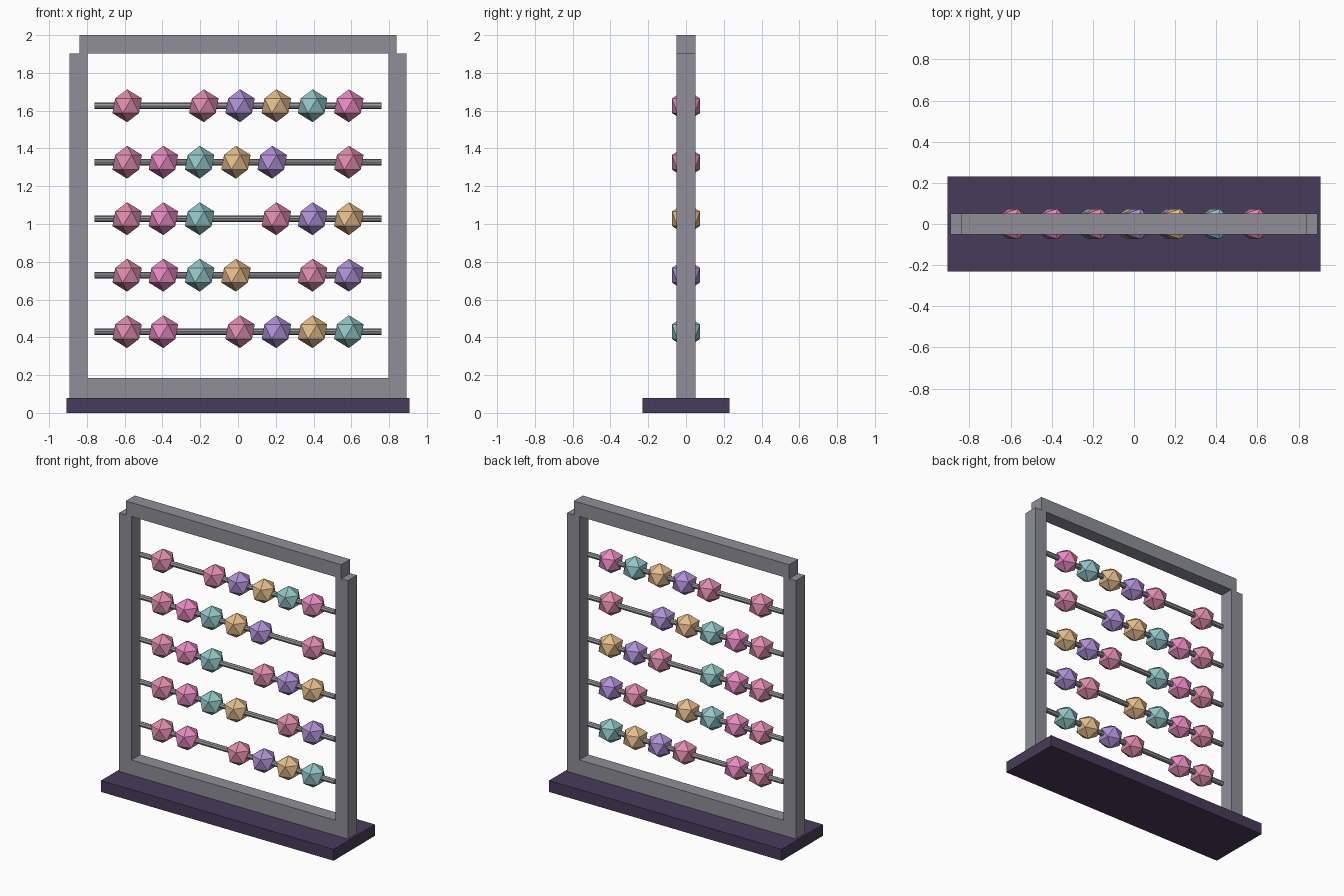
import bpy
import math

if "Cube" in bpy.data.objects:
    bpy.data.objects.remove(bpy.data.objects["Cube"])


def material(name, rgb):
    # 8-bit display colour converted to linear
    m = bpy.data.materials.new(name)
    m.diffuse_color = [(c / 255) ** 2.2 for c in rgb] + [1.0]
    m.use_nodes = True
    m.node_tree.nodes["Principled BSDF"].inputs["Base Color"].default_value = m.diffuse_color
    return m


FRAME = material("frame_grey", (142, 141, 152))
DARK = material("base_purple", (72, 62, 90))
ROD = material("rod_grey", (150, 150, 155))
ROSE = material("rose", (222, 140, 170))
PINK = material("pink", (232, 138, 192))
TEAL = material("teal", (145, 196, 196))
TAN = material("tan", (228, 188, 138))
PURPLE = material("purple", (174, 144, 212))


def finish(name, mat):
    ob = bpy.context.object
    ob.name = name
    ob.data.materials.append(mat)
    return ob


def box(name, x, y, z, mat):
    # axis-aligned box from (min, max) ranges
    bpy.ops.mesh.primitive_cube_add(size=1, location=[sum(r) / 2 for r in (x, y, z)])
    ob = finish(name, mat)
    ob.scale = [r[1] - r[0] for r in (x, y, z)]
    bpy.ops.object.transform_apply(location=False, rotation=False, scale=True)


def bead(row, count, x, z, mat):
    bpy.ops.mesh.primitive_ico_sphere_add(subdivisions=1, radius=0.087, location=(x, 0, z))
    finish(f"bead_{row}_{count}", mat)


# Base and frame
DEPTH = (-0.05, 0.05)
box("base", (-0.907, 0.907), (-0.23, 0.23), (0, 0.08), DARK)
box("left_post", (-0.892, -0.797), DEPTH, (0.08, 1.902), FRAME)
box("right_post", (0.797, 0.892), DEPTH, (0.08, 1.902), FRAME)
box("bottom_rail", (-0.797, 0.797), DEPTH, (0.08, 0.186), FRAME)
box("top_rail", (-0.84, 0.84), DEPTH, (1.902, 2.0), FRAME)

# Rods with beads pushed to the left and right ends
LEFT_COLOURS = [ROSE, PINK, TEAL, TAN, PURPLE]
RIGHT_COLOURS = [ROSE, PURPLE, TAN, TEAL, PINK]
BEADS, END, STEP = 6, 0.587, 0.192

for row, left_count in enumerate([2, 4, 3, 5, 1]):
    z = 0.43 + 0.299 * row
    bpy.ops.mesh.primitive_cylinder_add(vertices=8, radius=0.018, depth=1.52,
                                        location=(0, 0, z), rotation=(0, math.pi / 2, 0))
    finish(f"rod_{row}", ROD)
    right_count = BEADS - left_count
    for i in range(left_count):
        bead(row, i, -END + STEP * i, z, LEFT_COLOURS[i])
    for i in range(right_count):
        bead(row, left_count + i, END - STEP * (right_count - 1 - i), z, RIGHT_COLOURS[i])
